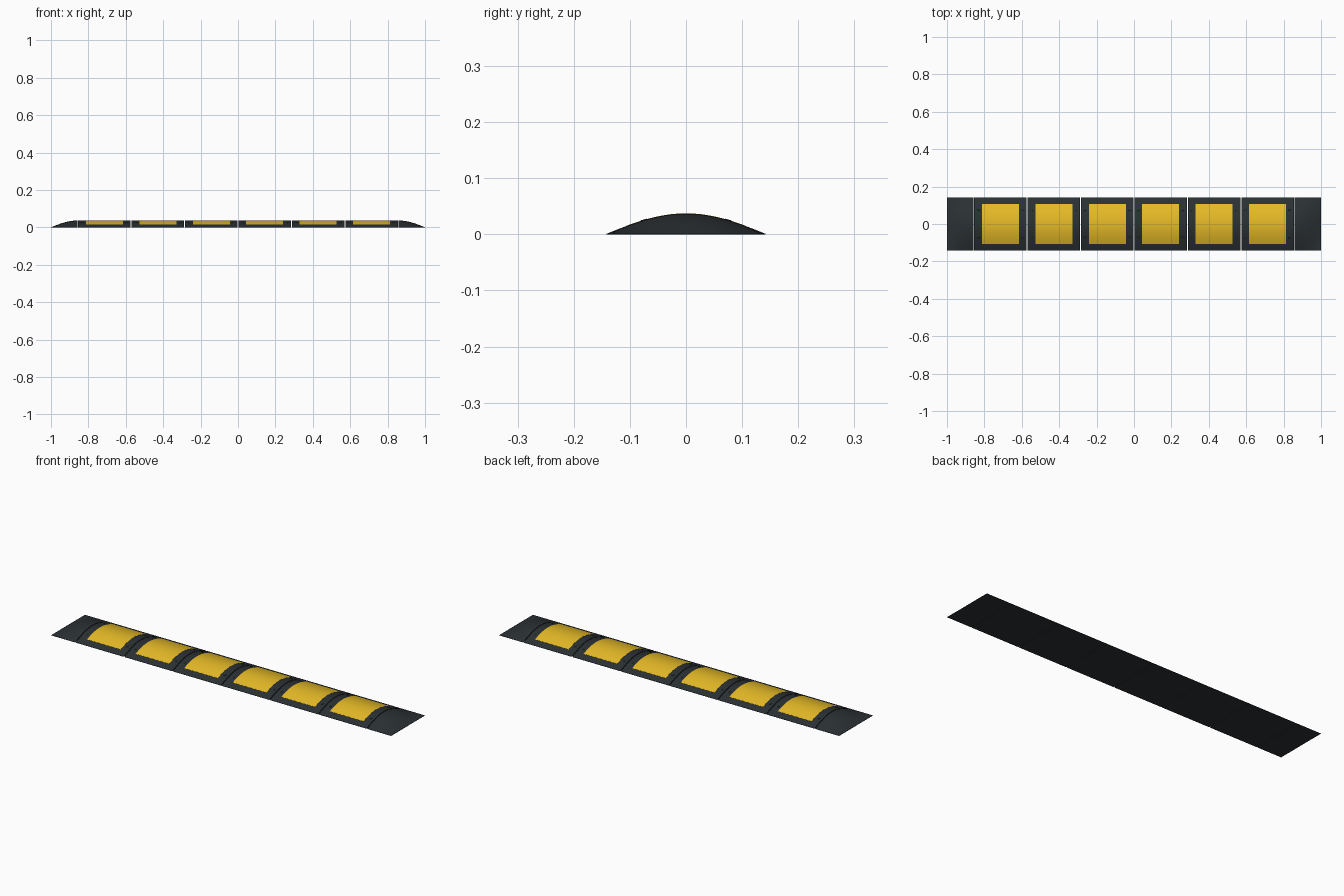
import bpy, bmesh, math
from mathutils import Vector

if "Cube" in bpy.data.objects:
    bpy.data.objects.remove(bpy.data.objects["Cube"])

HALF_W, HEIGHT, LIP = 0.142, 0.036, 0.001
MODULE, GAP, COUNT = 2 / 7, 0.004, 6
BODY_END = MODULE * COUNT / 2


def material(name, color):
    m = bpy.data.materials.new(name)
    m.diffuse_color = (*color, 1)
    m.use_nodes = True
    m.node_tree.nodes["Principled BSDF"].inputs["Base Color"].default_value = m.diffuse_color
    return m


RUBBER = material("black_rubber", (0.024, 0.030, 0.033))
YELLOW = material("yellow_inlay", (0.80, 0.50, 0.02))


def hump(y):
    return LIP + HEIGHT * math.cos(math.pi / 2 * y / HALF_W)


def slab(name, xs, half_w, top, bottom, mat, ny=32):
    """Closed solid between two height functions over an x/y grid."""
    bm = bmesh.new()
    ys = [half_w * (2 * j / ny - 1) for j in range(ny + 1)]
    rings = []
    for x in xs:
        ring = [bm.verts.new((x, y, top(x, y))) for y in ys]
        ring += [bm.verts.new((x, y, bottom(x, y))) for y in reversed(ys)]
        rings.append(ring)
    n = len(rings[0])
    for a, b in zip(rings, rings[1:]):
        for i in range(n):
            k = (i + 1) % n
            bm.faces.new((a[i], a[k], b[k], b[i]))
    # end walls as strips of quads
    for r in (rings[0], rings[-1]):
        for i in range(ny):
            bm.faces.new((r[i], r[i + 1], r[n - 2 - i], r[n - 1 - i]))
    bmesh.ops.recalc_face_normals(bm, faces=bm.faces)
    return finish(name, bm, mat)


def finish(name, bm, mat):
    mesh = bpy.data.meshes.new(name)
    bm.to_mesh(mesh)
    bm.free()
    mesh.materials.append(mat)
    ob = bpy.data.objects.new(name, mesh)
    bpy.context.collection.objects.link(ob)
    bpy.ops.object.select_all(action='DESELECT')
    ob.select_set(True)
    bpy.context.view_layer.objects.active = ob
    bpy.ops.object.shade_smooth_by_angle(angle=math.radians(30))
    return ob


def bolt(name, x, y):
    bm = bmesh.new()
    bmesh.ops.create_cone(bm, cap_ends=True, segments=16, radius1=0.007,
                          radius2=0.006, depth=0.004)
    ob = finish(name, bm, RUBBER)
    slope = (hump(y + 0.001) - hump(y - 0.001)) / 0.002
    ob.rotation_euler.x = math.atan(slope)
    ob.location = Vector((x, y, hump(y) - 0.0008))


for i in range(COUNT):
    cx = (i - (COUNT - 1) / 2) * MODULE
    hx = (MODULE - GAP) / 2
    # rubber body module
    slab(f"body_module_{i + 1}", [cx - hx, cx + hx], HALF_W,
         lambda x, y: hump(y), lambda x, y: 0, RUBBER)
    # curved yellow inlay, almost flush with the rubber
    slab(f"yellow_panel_{i + 1}", [cx - 0.099, cx + 0.099], 0.107,
         lambda x, y: hump(y) + 0.0005, lambda x, y: hump(y) - 0.002, YELLOW)
    # four fixing bolts per module
    for sx in (-1, 1):
        for sy in (-1, 1):
            bolt(f"bolt_{i + 1}", cx + sx * 0.119, sy * 0.075)

# rounded end caps tapering down to the ground
for side, label in ((-1, "left"), (1, "right")):
    start = BODY_END + GAP / 2
    length = 1 - start

    def cap_top(x, y):
        t = min(1, max(0, (abs(x) - start) / length))
        return LIP + (hump(y) - LIP) * math.cos(math.pi / 2 * t)

    slab(f"end_cap_{label}", [side * (start + length * k / 16) for k in range(17)],
         HALF_W, cap_top, lambda x, y: 0, RUBBER)
